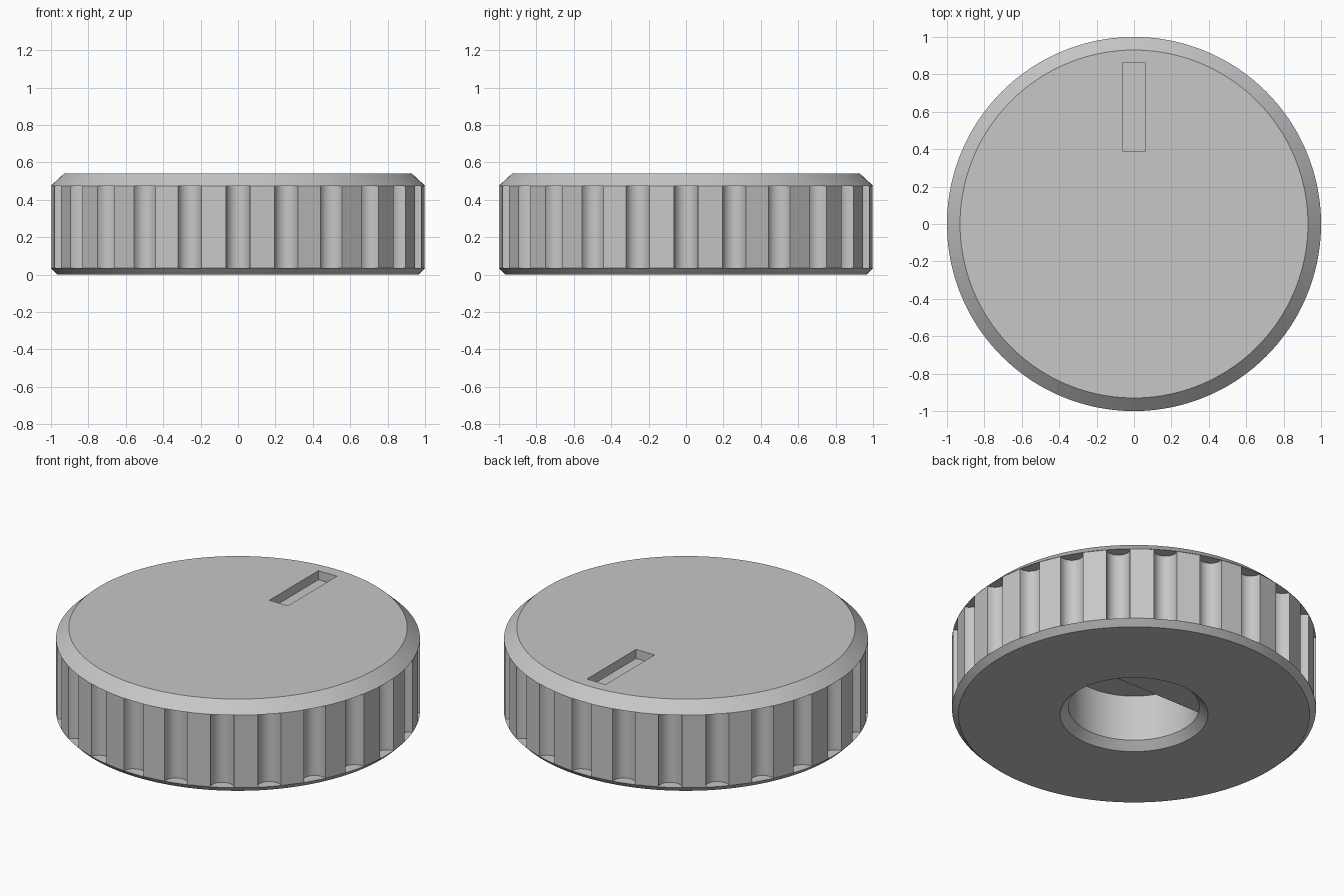
import bpy, bmesh
from math import sin, cos, pi, radians
from mathutils import Vector

if "Cube" in bpy.data.objects:
    bpy.data.objects.remove(bpy.data.objects["Cube"], do_unlink=True)

FLUTES = 24
STEPS = 8                        # segments across one groove, and across one land
HALF = pi / FLUTES / 2           # half the angle of a groove
HEIGHT = 0.54
FLAT_Y = 0.185                   # flat side of the shaft hole

grey = bpy.data.materials.new("grey_plastic")
grey.use_nodes = True
colour = (0.57, 0.57, 0.57, 1)
grey.diffuse_color = colour
grey.node_tree.nodes["Principled BSDF"].inputs["Base Color"].default_value = colour


def polar(radius, angle):
    return Vector((radius * cos(angle), radius * sin(angle)))


def outlines():
    """Matching points of the plain unit circle and of the fluted outline."""
    circle, fluted = [], []
    groove = sin(HALF)
    for n in range(FLUTES):
        mid = 2 * pi * n / FLUTES
        out, side = polar(1, mid), polar(1, mid + pi / 2)
        for i in range(STEPS):   # round groove
            t = i / STEPS
            circle.append(polar(1, mid + HALF * (2 * t - 1)))
            fluted.append(out * (cos(HALF) - groove * sin(pi * t)) - side * groove * cos(pi * t))
        for i in range(STEPS):   # flat land
            t = i / STEPS
            circle.append(polar(1, mid + HALF * (1 + 2 * t)))
            fluted.append(polar(1, mid + HALF).lerp(polar(1, mid + 3 * HALF), t))
    return circle, fluted


circle, fluted = outlines()


def round_ring(radius):
    return [p * radius for p in circle]


shaft = round_ring(0.36)
d_shaft = [Vector((p.x, min(p.y, FLAT_Y))) for p in shaft]

# Rings from the hole's ceiling, out over the base and the grip, to the top
sections = [
    (d_shaft, 0.325), (d_shaft, 0.046), (shaft, 0.046), (round_ring(0.406), 0),
    (round_ring(0.965), 0), (circle, 0.035), (fluted, 0.035),
    (fluted, 0.475), (circle, 0.475), (round_ring(0.93), HEIGHT),
]

bm = bmesh.new()
rings = [[bm.verts.new((p.x, p.y, z)) for p in pts] for pts, z in sections]
for low, high in zip(rings, rings[1:]):
    for i in range(len(low)):
        bm.faces.new((low[i - 1], low[i], high[i], high[i - 1]))
bm.faces.new(rings[0])
bm.faces.new(rings[-1])
bmesh.ops.remove_doubles(bm, verts=bm.verts, dist=0.00001)
bmesh.ops.recalc_face_normals(bm, faces=bm.faces)
mesh = bpy.data.meshes.new("knob")
bm.to_mesh(mesh)
bm.free()
knob = bpy.data.objects.new("knob", mesh)
bpy.context.collection.objects.link(knob)
mesh.materials.append(grey)

# Pointer slot cut into the top
bpy.ops.mesh.primitive_cube_add(size=1, location=(0, 0.625, HEIGHT))
cutter = bpy.context.object
cutter.name = "pointer_slot_cutter"
cutter.scale = (0.125, 0.47, 0.11)
cutter.hide_render = True
cutter.data.materials.append(grey)
cut = knob.modifiers.new("pointer_slot", 'BOOLEAN')
cut.operation = 'DIFFERENCE'
cut.solver = 'EXACT'
cut.object = cutter

bpy.ops.object.select_all(action='DESELECT')
knob.select_set(True)
bpy.context.view_layer.objects.active = knob
bpy.ops.object.modifier_apply(modifier=cut.name)
bpy.data.objects.remove(cutter, do_unlink=True)
bpy.ops.object.shade_smooth_by_angle(angle=radians(30))
